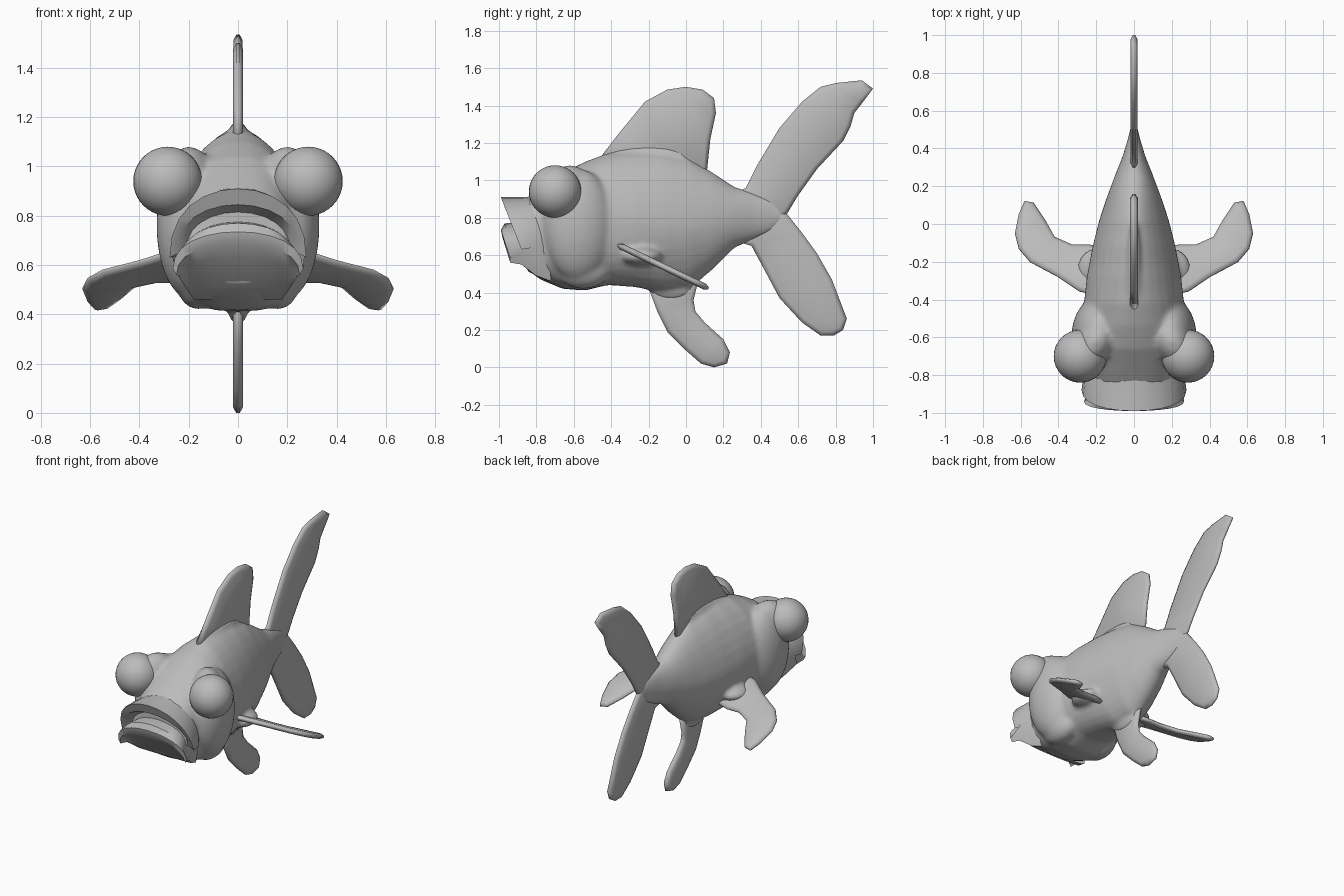
import bpy, bmesh, math
from mathutils import Matrix, Vector

cube = bpy.data.objects.get("Cube")
if cube:
    bpy.data.objects.remove(cube)

grey = bpy.data.materials.new("soft grey")
grey.use_nodes = True
grey.diffuse_color = (0.5, 0.5, 0.5, 1)
grey.node_tree.nodes["Principled BSDF"].inputs["Base Color"].default_value = (0.5, 0.5, 0.5, 1)


def finish(bm, name, angle=60):
    bmesh.ops.recalc_face_normals(bm, faces=bm.faces)
    mesh = bpy.data.meshes.new(name)
    bm.to_mesh(mesh)
    bm.free()
    mesh.materials.append(grey)
    ob = bpy.data.objects.new(name, mesh)
    bpy.context.collection.objects.link(ob)
    bpy.ops.object.select_all(action='DESELECT')
    ob.select_set(True)
    bpy.context.view_layer.objects.active = ob
    bpy.ops.object.shade_smooth_by_angle(angle=math.radians(angle))
    return ob


def ball(bm, centre, radii, tilt=0):
    m = Matrix.Translation(centre) @ Matrix.Rotation(tilt, 4, 'Z') @ Matrix.Diagonal((*radii, 1))
    bmesh.ops.create_uvsphere(bm, u_segments=32, v_segments=20, radius=1, matrix=m)


def spow(v, p):
    return math.copysign(abs(v) ** p, v)


# Body sections: y, half width, top, bottom, roundness of upper and lower half
SECTIONS = [
    (-0.86, 0.21, 0.89, 0.53, 0.8, 0.8), (-0.78, 0.23, 0.95, 0.47, 0.8, 0.75),
    (-0.66, 0.25, 1.04, 0.42, 0.85, 0.7), (-0.54, 0.27, 1.10, 0.41, 0.95, 0.7),
    (-0.42, 0.265, 1.145, 0.44, 1.1, 0.8), (-0.28, 0.25, 1.16, 0.43, 1.2, 0.9),
    (-0.12, 0.22, 1.15, 0.40, 1.2, 1.1), (0.02, 0.185, 1.115, 0.42, 1.2, 1.2),
    (0.14, 0.145, 1.045, 0.52, 1.1, 1.1), (0.26, 0.10, 0.965, 0.64, 1.0, 1.0),
    (0.36, 0.06, 0.935, 0.68, 1.0, 1.0), (0.46, 0.03, 0.90, 0.72, 1.0, 1.0),
    (0.53, 0.014, 0.85, 0.78, 1.0, 1.0)]
bm = bmesh.new()
rings, SIDES = [], 32
for y, w, top, low, pu, pl in SECTIONS:
    mid, ring = (top + low) / 2 - 0.03 * (w / 0.27), []
    for i in range(SIDES):
        a = math.tau * i / SIDES
        c, s = math.cos(a), math.sin(a)
        p = pu if s > 0 else pl
        reach = top - mid if s > 0 else mid - low
        ring.append(bm.verts.new((w * spow(c, p), y, mid + reach * spow(s, p))))
    rings.append(ring)
for a, b in zip(rings, rings[1:]):
    for i in range(SIDES):
        j = (i + 1) % SIDES
        bm.faces.new((a[i], a[j], b[j], b[i]))
bm.faces.new(rings[0])
bm.faces.new(rings[-1])
# Gill covers, eye sockets, jowls and side fin roots, melted into the body
for s in (1, -1):
    ball(bm, (s * 0.19, -0.575, 0.76), (0.14, 0.195, 0.30), s * 0.12)
    ball(bm, (s * 0.20, -0.62, 0.91), (0.105, 0.15, 0.17), s * 0.5)
    ball(bm, (s * 0.16, -0.55, 0.53), (0.09, 0.15, 0.11))
    ball(bm, (s * 0.20, -0.24, 0.595), (0.10, 0.11, 0.05))
# Flared roots of the upright fins
ball(bm, (0, -0.08, 0.42), (0.04, 0.12, 0.06))
ball(bm, (0, -0.20, 1.14), (0.035, 0.22, 0.045))
body = finish(bm, "body")
rm = body.modifiers.new("blend", 'REMESH')
rm.mode, rm.voxel_size, rm.use_smooth_shade = 'VOXEL', 0.014, True
sm = body.modifiers.new("soften", 'SMOOTH')
sm.factor, sm.iterations = 0.5, 8

# Eyes
for s, side in ((1, "left"), (-1, "right")):
    bm = bmesh.new()
    ball(bm, (s * 0.285, -0.70, 0.94), (0.14, 0.14, 0.14))
    finish(bm, side + "_eye")

# Mouth: arched rows, each from its centre (y, z) to its corner (x, y, z)
ROWS = [
    ((-0.76, 0.92), (0.22, -0.74, 0.64)), ((-0.87, 0.91), (0.27, -0.82, 0.64)),
    ((-0.99, 0.91), (0.278, -0.88, 0.63)), ((-0.965, 0.845), (0.25, -0.88, 0.645)),
    ((-0.89, 0.815), (0.215, -0.86, 0.645)), ((-0.89, 0.775), (0.21, -0.87, 0.64)),
    ((-0.97, 0.77), (0.235, -0.92, 0.615)), ((-0.99, 0.735), (0.265, -0.94, 0.585)),
    ((-0.98, 0.69), (0.25, -0.94, 0.56)), ((-0.92, 0.63), (0.24, -0.88, 0.55)),
    ((-0.84, 0.51), (0.20, -0.80, 0.49)), ((-0.74, 0.46), (0.18, -0.72, 0.46))]
bm = bmesh.new()
STEPS = 6
grid = []
for (yc, zc), (xe, ye, ze) in ROWS:
    row = []
    for i in range(-STEPS, STEPS + 1):
        t = i / STEPS
        bend = abs(t) ** 2
        x = xe * math.sin(t * math.pi / 2)
        row.append(bm.verts.new((x, yc + (ye - yc) * bend, zc + (ze - zc) * bend)))
    grid.append(row)
for a, b in zip(grid, grid[1:]):
    for i in range(2 * STEPS):
        bm.faces.new((a[i], a[i + 1], b[i + 1], b[i]))
for end in (0, -1):
    bm.faces.new([row[end] for row in grid])
finish(bm, "mouth", 40)


def fin(name, outline, place, thickness):
    """Flat blade with a narrowed rim, laid out by place(a, b)."""
    bm = bmesh.new()
    face = bm.faces.new([bm.verts.new(place(a, b)) for a, b in outline])
    face.normal_update()
    n = face.normal.copy()
    bmesh.ops.translate(bm, verts=bm.verts, vec=-n * thickness / 2)
    out = bmesh.ops.extrude_face_region(bm, geom=[face])
    bmesh.ops.translate(bm, vec=n * thickness,
                        verts=[v for v in out["geom"] if isinstance(v, bmesh.types.BMVert)])
    bmesh.ops.recalc_face_normals(bm, faces=bm.faces)
    caps = [f for f in bm.faces if len(f.verts) > 4]
    for cap in caps:
        bmesh.ops.inset_individual(bm, faces=[cap], thickness=0.024, depth=0)
    # Thin the rim so the blade swells toward its middle
    inner = {v for f in bm.faces if len(f.verts) > 4 for v in f.verts}
    for v in bm.verts:
        if v not in inner:
            side = (v.co - Vector(place(*outline[0]))).dot(n)
            v.co -= n * side * 0.65
    bmesh.ops.triangulate(bm, faces=[f for f in bm.faces if len(f.verts) > 4])
    finish(bm, name, 75)


def upright(y, z):
    return (0, y, z)


fin("dorsal_fin", [(-0.46, 1.12), (-0.36, 1.25), (-0.22, 1.42), (-0.1, 1.485), (0, 1.5),
                   (0.09, 1.485), (0.15, 1.44), (0.16, 1.36), (0.13, 1.22), (0.11, 1.03),
                   (-0.1, 1.05)], upright, 0.042)
fin("anal_fin", [(-0.21, 0.45), (-0.15, 0.29), (-0.1, 0.19), (0, 0.09), (0.08, 0.02),
                 (0.15, 0), (0.22, 0.02), (0.235, 0.08), (0.2, 0.15), (0.1, 0.24),
                 (0.05, 0.3), (0.04, 0.36), (0.07, 0.48), (-0.1, 0.55)], upright, 0.042)
fin("tail_upper_lobe", [(0.28, 0.94), (0.32, 0.96), (0.38, 1.08), (0.5, 1.28), (0.62, 1.42),
                        (0.72, 1.5), (0.8, 1.52), (0.94, 1.535), (1, 1.49), (0.94, 1.41),
                        (0.9, 1.36), (0.88, 1.29), (0.84, 1.21), (0.7, 1.06), (0.6, 0.92),
                        (0.54, 0.82), (0.4, 0.74)], upright, 0.038)
fin("tail_lower_lobe", [(0.4, 0.9), (0.54, 0.82), (0.62, 0.72), (0.7, 0.61), (0.78, 0.47),
                        (0.86, 0.26), (0.84, 0.2), (0.79, 0.17), (0.72, 0.17), (0.62, 0.24),
                        (0.5, 0.37), (0.42, 0.52), (0.35, 0.65), (0.28, 0.67)], upright, 0.038)

# Side fins slope down toward the back
SIDE_FIN = [(0.18, -0.38), (0.29, -0.355), (0.4, -0.28), (0.55, -0.2), (0.61, -0.13),
            (0.63, -0.05), (0.61, 0.05), (0.58, 0.12), (0.53, 0.11), (0.47, 0.02),
            (0.42, -0.07), (0.33, -0.11), (0.24, -0.11), (0.15, -0.13)]
for s, side in ((1, "left"), (-1, "right")):
    fin(side + "_side_fin", SIDE_FIN,
        lambda x, y: (s * x, y, 0.48 - 0.48 * y), 0.034)
